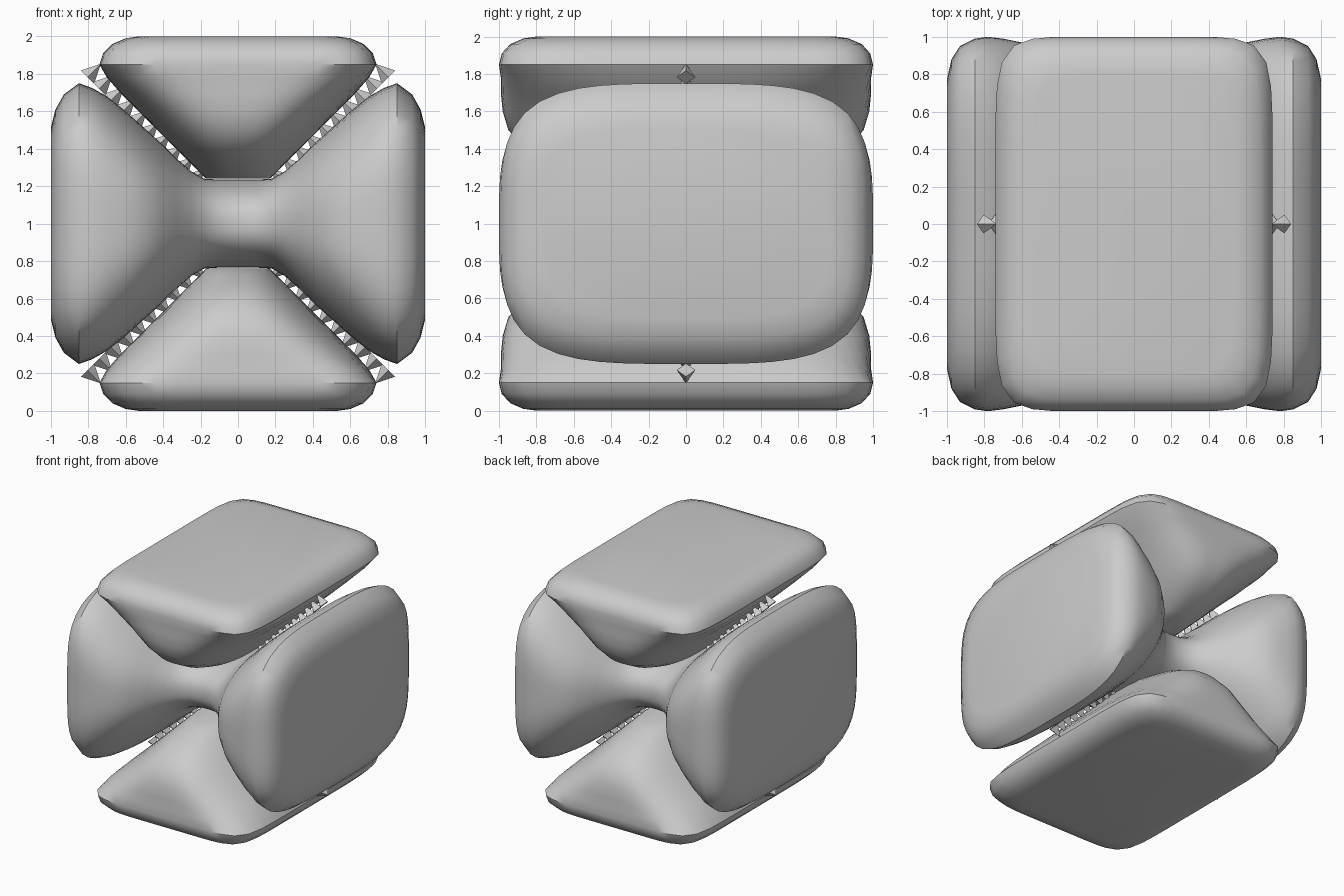
import bpy, bmesh, math
from mathutils import Vector, Matrix

cube = bpy.data.objects.get("Cube")
if cube:
    bpy.data.objects.remove(cube)

grey = bpy.data.materials.new("plain_grey")
grey.use_nodes = True
grey.diffuse_color = (0.6, 0.6, 0.6, 1)
grey.node_tree.nodes["Principled BSDF"].inputs["Base Color"].default_value = (0.6, 0.6, 0.6, 1)

CENTRE = Vector((0, 0, 1))
SIDES = 64


def finish(bm, name, smooth):
    bmesh.ops.recalc_face_normals(bm, faces=bm.faces)
    mesh = bpy.data.meshes.new(name)
    bm.to_mesh(mesh)
    bm.free()
    mesh.materials.append(grey)
    obj = bpy.data.objects.new(name, mesh)
    bpy.context.collection.objects.link(obj)
    if smooth:
        bpy.ops.object.select_all(action="DESELECT")
        obj.select_set(True)
        bpy.context.view_layer.objects.active = obj
        bpy.ops.object.shade_smooth_by_angle(angle=math.radians(35))
    return obj


def loft(name, levels, place):
    """Skin rounded cross-sections: (distance, half width, half depth, squareness)."""
    bm = bmesh.new()
    rings = []
    for d, w, depth, n in levels:
        ring = []
        for i in range(SIDES):
            t = 2 * math.pi * (i + 0.5) / SIDES
            c, s = math.cos(t), math.sin(t)
            r = (abs(c) ** n + abs(s) ** n) ** (-1 / n)
            ring.append(bm.verts.new(place(d, w * r * c, depth * r * s)))
        rings.append(ring)
    for lo, hi in zip(rings, rings[1:]):
        for i in range(SIDES):
            j = (i + 1) % SIDES
            bm.faces.new((lo[i], lo[j], hi[j], hi[i]))
    bm.faces.new(rings[0])
    bm.faces.new(rings[-1])
    return finish(bm, name, True)


# Upper and lower wedges, narrow towards the middle
wedge = [
    (0.24, 0.17, 0.48, 2.5), (0.27, 0.20, 0.57, 2.5), (0.32, 0.25, 0.71, 2.5),
    (0.40, 0.33, 0.86, 2.6), (0.50, 0.43, 0.95, 2.8), (0.60, 0.53, 0.98, 3.2),
    (0.70, 0.63, 0.99, 4), (0.78, 0.70, 0.99, 5.5), (0.85, 0.74, 1.0, 8),
    (0.91, 0.72, 0.985, 8), (0.96, 0.67, 0.94, 8), (0.99, 0.60, 0.87, 8),
    (1.0, 0.53, 0.80, 8)]
for name, sign in (("upper_wedge", 1), ("lower_wedge", -1)):
    loft(name, wedge, lambda d, w, y, k=sign: CENTRE + Vector((w, y, k * d)))

# Waisted body running from side to side
half = [
    (0.0, 0.235, 0.50, 2.4), (0.10, 0.235, 0.51, 2.4), (0.18, 0.24, 0.56, 2.4),
    (0.25, 0.28, 0.63, 2.4), (0.33, 0.35, 0.74, 2.4), (0.41, 0.43, 0.85, 2.5),
    (0.50, 0.51, 0.93, 2.7), (0.60, 0.60, 0.97, 3), (0.70, 0.68, 0.99, 3.3),
    (0.78, 0.725, 1.0, 3.6), (0.85, 0.75, 0.99, 3.8), (0.93, 0.69, 0.95, 4),
    (0.975, 0.61, 0.88, 4), (1.0, 0.51, 0.77, 4)]
body = [(-d, w, y, n) for d, w, y, n in reversed(half[1:])] + half
loft("waisted_body", body, lambda d, w, y: CENTRE + Vector((d, y, w)))

# Rows of small spikes in the four diagonal gaps
bm = bmesh.new()
for sx in (-1, 1):
    for sz in (-1, 1):
        outward = Vector((-sx, 0, sz)).normalized()
        turn = outward.to_track_quat("Z", "Y").to_matrix().to_4x4()
        for i in range(10):
            x = 0.21 + i * 0.062
            spot = CENTRE + Vector((sx * x, 0, sz * (x + 0.05)))
            bmesh.ops.create_cone(bm, cap_ends=True, segments=4, radius1=0.05,
                                  radius2=0, depth=0.10,
                                  matrix=Matrix.Translation(spot) @ turn)
finish(bm, "gap_spikes", False)
